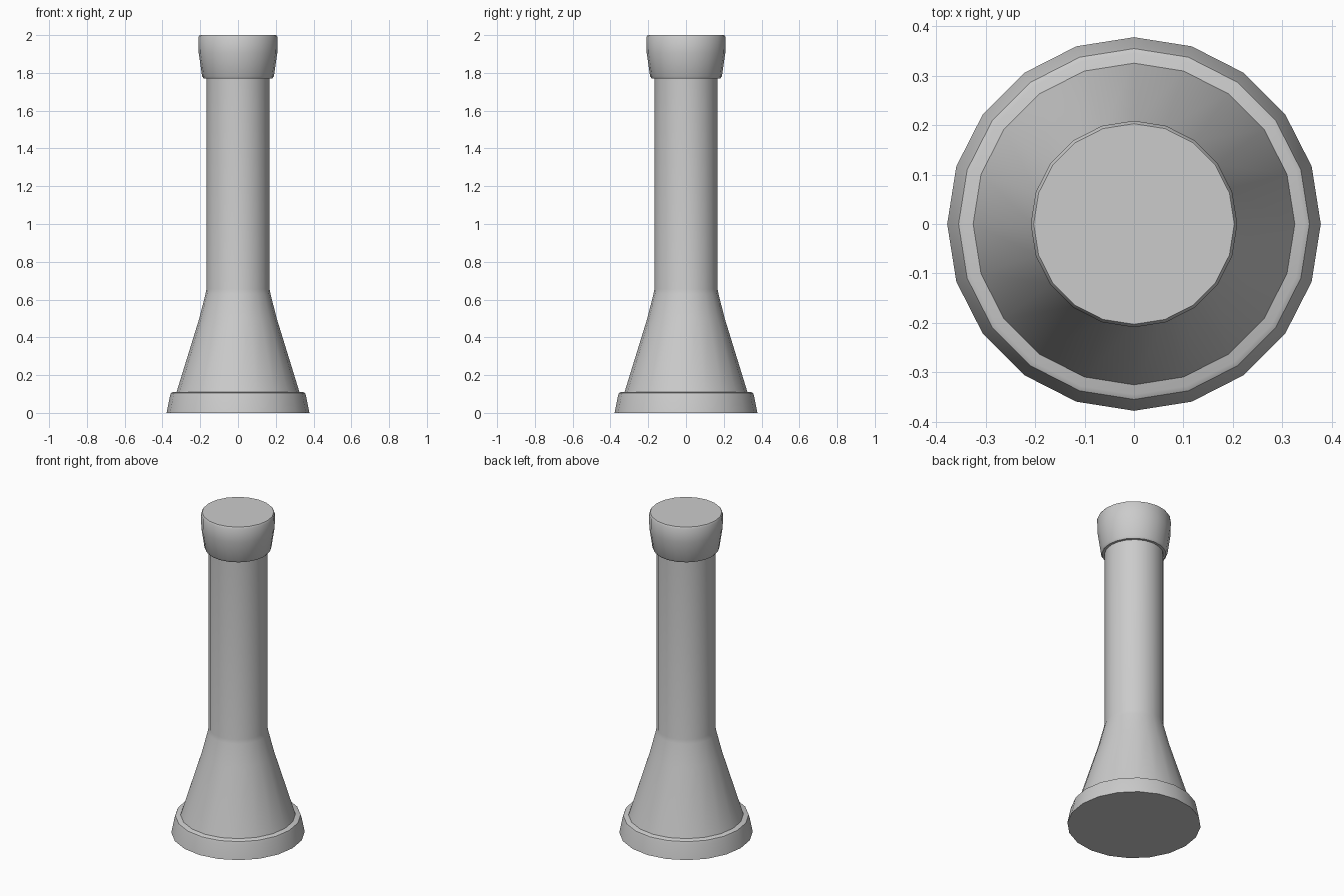
import bpy, bmesh
from math import cos, sin, pi, radians

if "Cube" in bpy.data.objects:
    bpy.data.objects.remove(bpy.data.objects["Cube"])

SIDES = 20


def lathe(name, profile):
    """Revolve (radius, height) points into a closed solid with flat end caps."""
    bm = bmesh.new()
    rings = [[bm.verts.new((r * cos(2 * pi * i / SIDES), r * sin(2 * pi * i / SIDES), z))
              for i in range(SIDES)] for r, z in profile]
    for low, high in zip(rings, rings[1:]):
        for i in range(SIDES):
            j = (i + 1) % SIDES
            bm.faces.new((low[i], low[j], high[j], high[i]))
    bm.faces.new(rings[0][::-1])
    bm.faces.new(rings[-1])
    mesh = bpy.data.meshes.new(name)
    bm.to_mesh(mesh)
    bm.free()
    obj = bpy.data.objects.new(name, mesh)
    bpy.context.collection.objects.link(obj)
    bpy.ops.object.select_all(action='DESELECT')
    obj.select_set(True)
    bpy.context.view_layer.objects.active = obj
    bpy.ops.object.shade_smooth_by_angle(angle=radians(40))
    return obj


# Round foot with a softened upper rim
lathe("base_plate", [(0.378, 0), (0.36, 0.09), (0.355, 0.105), (0.345, 0.11)])

# Flared lower body running into the straight shaft
lathe("flared_shaft", [(0.327, 0.105), (0.205, 0.5), (0.172, 0.63),
                       (0.167, 0.655), (0.167, 1.79)])

# Tapered end cap with softened edges
lathe("end_cap", [(0.182, 1.77), (0.19, 1.782), (0.208, 1.905),
                  (0.209, 1.99), (0.203, 2.0)])
